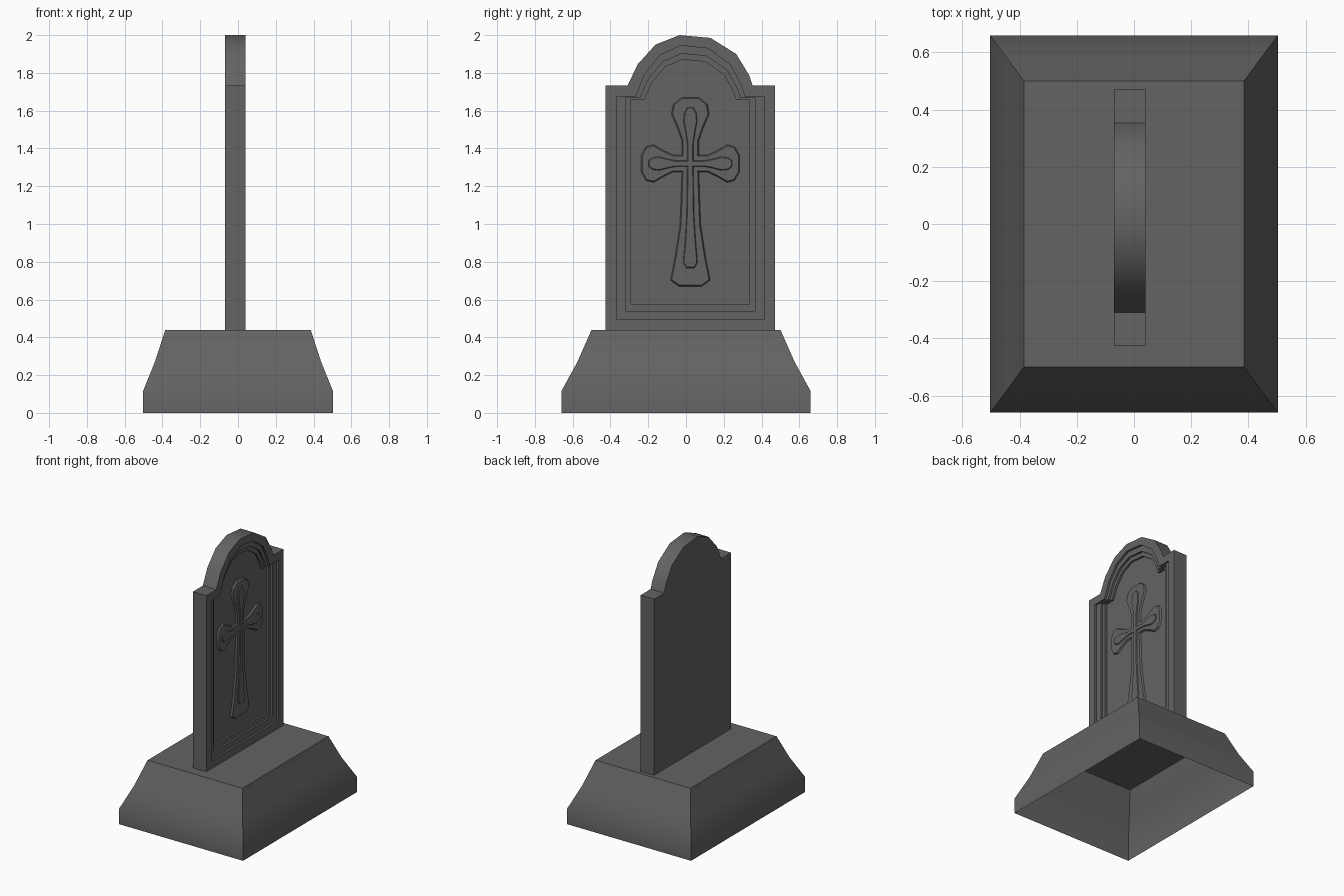
import bpy, bmesh, math

cube = bpy.data.objects.get("Cube")
if cube:
    bpy.data.objects.remove(cube, do_unlink=True)

stone = bpy.data.materials.new("dark grey stone")
stone.use_nodes = True
GREY = (0.125, 0.125, 0.125, 1)
stone.diffuse_color = GREY
shader = stone.node_tree.nodes["Principled BSDF"]
shader.inputs["Base Color"].default_value = GREY
shader.inputs["Roughness"].default_value = 0.9

MID = 0.023  # centre line of the slab along y


def finish(name, bm):
    mesh = bpy.data.meshes.new(name)
    bm.to_mesh(mesh)
    bm.free()
    mesh.materials.append(stone)
    obj = bpy.data.objects.new(name, mesh)
    bpy.context.collection.objects.link(obj)
    bpy.ops.object.select_all(action='DESELECT')
    obj.select_set(True)
    bpy.context.view_layer.objects.active = obj
    bpy.ops.object.shade_smooth_by_angle(angle=math.radians(35))
    return obj


def loft(name, loops, cap_start, cap_end):
    """Skin a row of closed loops that share one point count."""
    bm = bmesh.new()
    rings = [[bm.verts.new(p) for p in loop] for loop in loops]
    for a, b in zip(rings, rings[1:]):
        for i in range(len(a)):
            j = (i + 1) % len(a)
            bm.faces.new((a[i], a[j], b[j], b[i]))
    if cap_start:
        bm.faces.new(list(reversed(rings[0])))
    if cap_end:
        bm.faces.new(rings[-1])
    return finish(name, bm)


# Plinth: open underneath, battered sides
plinth = [(0, 0.503, 0.66), (0.115, 0.503, 0.66), (0.27, 0.44, 0.575), (0.44, 0.385, 0.5)]
loft("plinth",
     [[(-x, -y, z), (x, -y, z), (x, y, z), (-x, y, z)] for z, x, y in plinth],
     False, True)

# Arch points relative to the arch centre, from right to left
ARCH = [(0.33, 0), (0.312, 0.053), (0.243, 0.167), (0.107, 0.252),
        (-0.057, 0.267), (-0.184, 0.217), (-0.279, 0.112), (-0.332, 0)]


def outline(x, side, bottom, shoulder, sy, sz):
    """Headstone outline with square shoulders and a round head."""
    left, right = -0.425 + side, 0.47 - side
    pts = [(left, bottom), (right, bottom), (right, shoulder)]
    pts += [(MID + y * sy, shoulder + z * sz) for y, z in ARCH]
    pts.append((left, shoulder))
    return [(x, y, z) for y, z in pts]


# Slab with a stepped sunken panel on its face
full = (0, 0.44, 1.733, 1, 1)
steps = [(0.058, 0.495, 1.675, 0.87, 1.01),
         (0.105, 0.54, 1.667, 0.80, 0.88),
         (0.133, 0.577, 1.66, 0.73, 0.79)]
loops = [outline(-0.07, *full), outline(0.04, *full)]
depth = 0.04
for step in steps:
    loops.append(outline(depth, *step))
    depth -= 0.015
    loops.append(outline(depth, *step))
loft("headstone_slab", loops, True, True)

# Cross: four flared arms given as (share of length, half width)
CROSS_Z = 1.32
FLARE = [(0.35, 0.045), (0.55, 0.07), (0.75, 0.1), (0.9, 0.09), (1, 0.045)]
FOOT = [(0.3, 0.05), (0.5, 0.055), (0.75, 0.08), (0.95, 0.105), (1, 0.06)]
ARMS = [(0.26, FLARE), (0.35, FLARE), (0.26, FLARE), (0.65, FOOT)]


def cross(name, base, height, slope, width, reach):
    pts = []
    hub = 0.045 * width
    for k, (length, profile) in enumerate(ARMS):
        c, s = round(math.cos(k * math.pi / 2)), round(math.sin(k * math.pi / 2))
        arm = [(t * length * reach, w * width) for t, w in profile]
        side = [(hub, -hub)] + [(d, -w) for d, w in arm] + [(d, w) for d, w in reversed(arm)]
        pts += [(d * c - w * s, d * s + w * c) for d, w in side]
    bm = bmesh.new()
    face = bm.faces.new([bm.verts.new((base, MID + y, CROSS_Z + z)) for y, z in pts])
    face.normal_update()
    bmesh.ops.inset_region(bm, faces=[face], thickness=slope, depth=height,
                           use_boundary=True, use_even_offset=True)
    return finish(name, bm)


# Low relief cross with a slim raised spine
cross("cross_relief", depth, 0.012, 0.006, 1, 1)
cross("cross_spine", depth + 0.012, 0.006, 0.004, 0.36, 0.85)
